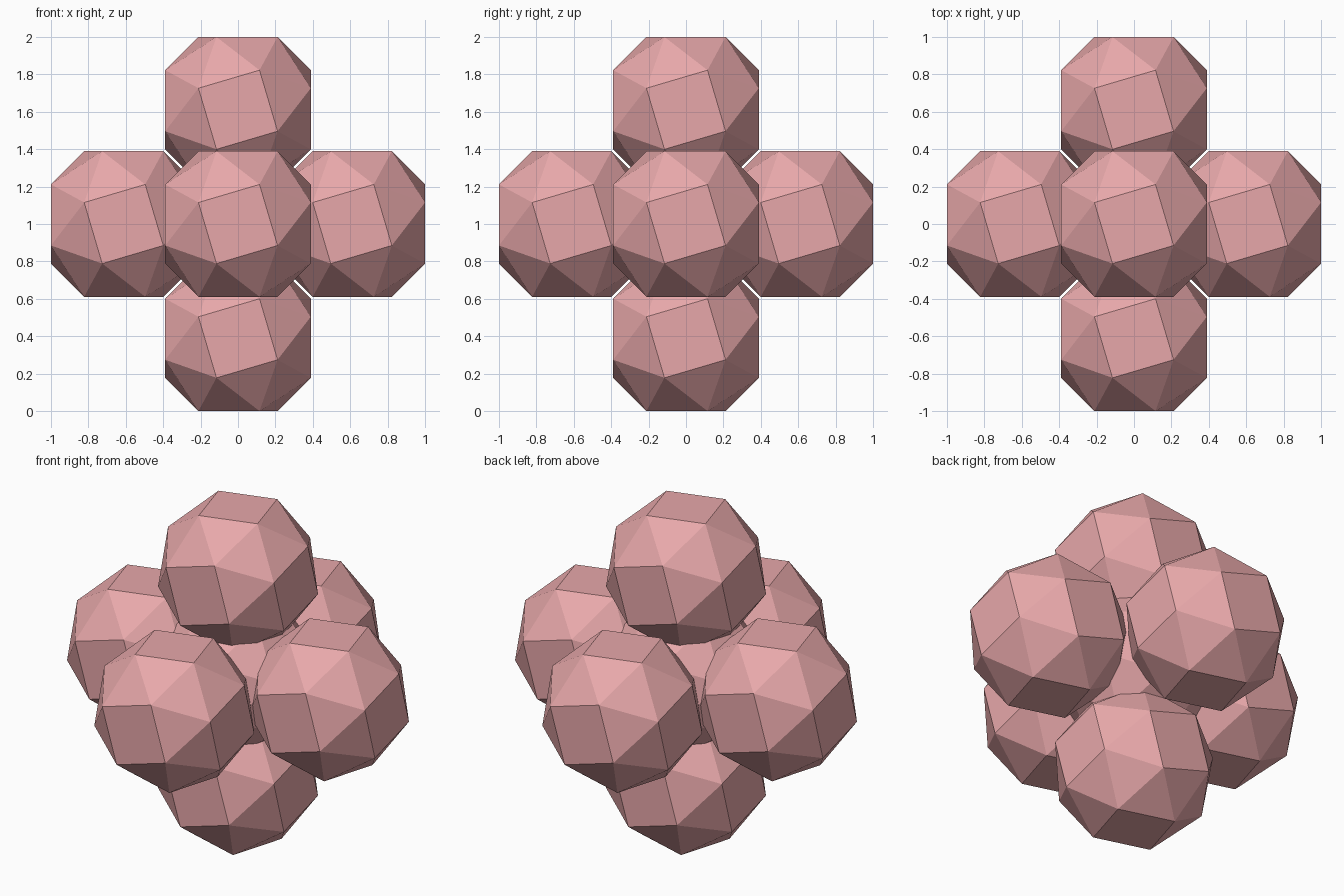
import bpy, bmesh
from itertools import permutations, product
from mathutils import Vector, Matrix

if "Cube" in bpy.data.objects:
    bpy.data.objects.remove(bpy.data.objects["Cube"])

T = 1.839287          # tribonacci constant of the snub cube
HALF = 0.389          # centre to square face
DIST = 1 - HALF       # cluster centre to outer solid

pink = bpy.data.materials.new("pink")
pink.diffuse_color = (0.80, 0.39, 0.40, 1)
pink.use_nodes = True
pink.node_tree.nodes["Principled BSDF"].inputs["Base Color"].default_value = pink.diffuse_color


def snub_cube_mesh():
    # hull of the signed permutations with one handedness
    base = (1, 1 / T, T)
    bm = bmesh.new()
    for p in permutations(range(3)):
        parity = Matrix([[float(p[r] == c) for c in range(3)] for r in range(3)]).determinant()
        for s in product((-1, 1), repeat=3):
            if parity * s[0] * s[1] * s[2] < 0:
                bm.verts.new([s[i] * base[p[i]] * HALF / T for i in range(3)])
    bmesh.ops.convex_hull(bm, input=bm.verts[:])
    # merge the triangle pairs of the six squares
    bmesh.ops.dissolve_limit(bm, angle_limit=0.02, verts=bm.verts[:], edges=bm.edges[:])
    bmesh.ops.recalc_face_normals(bm, faces=bm.faces[:])
    mesh = bpy.data.meshes.new("snub_cube")
    bm.to_mesh(mesh)
    bm.free()
    mesh.materials.append(pink)
    return mesh


mesh = snub_cube_mesh()
# six outer solids around a core
places = {"core": (0, 0, 0), "right": (1, 0, 0), "left": (-1, 0, 0), "back": (0, 1, 0),
          "front": (0, -1, 0), "top": (0, 0, 1), "bottom": (0, 0, -1)}
for name, d in places.items():
    ob = bpy.data.objects.new(name + "_snub_cube", mesh)
    ob.location = Vector((0, 0, 1)) + Vector(d) * DIST
    bpy.context.collection.objects.link(ob)
